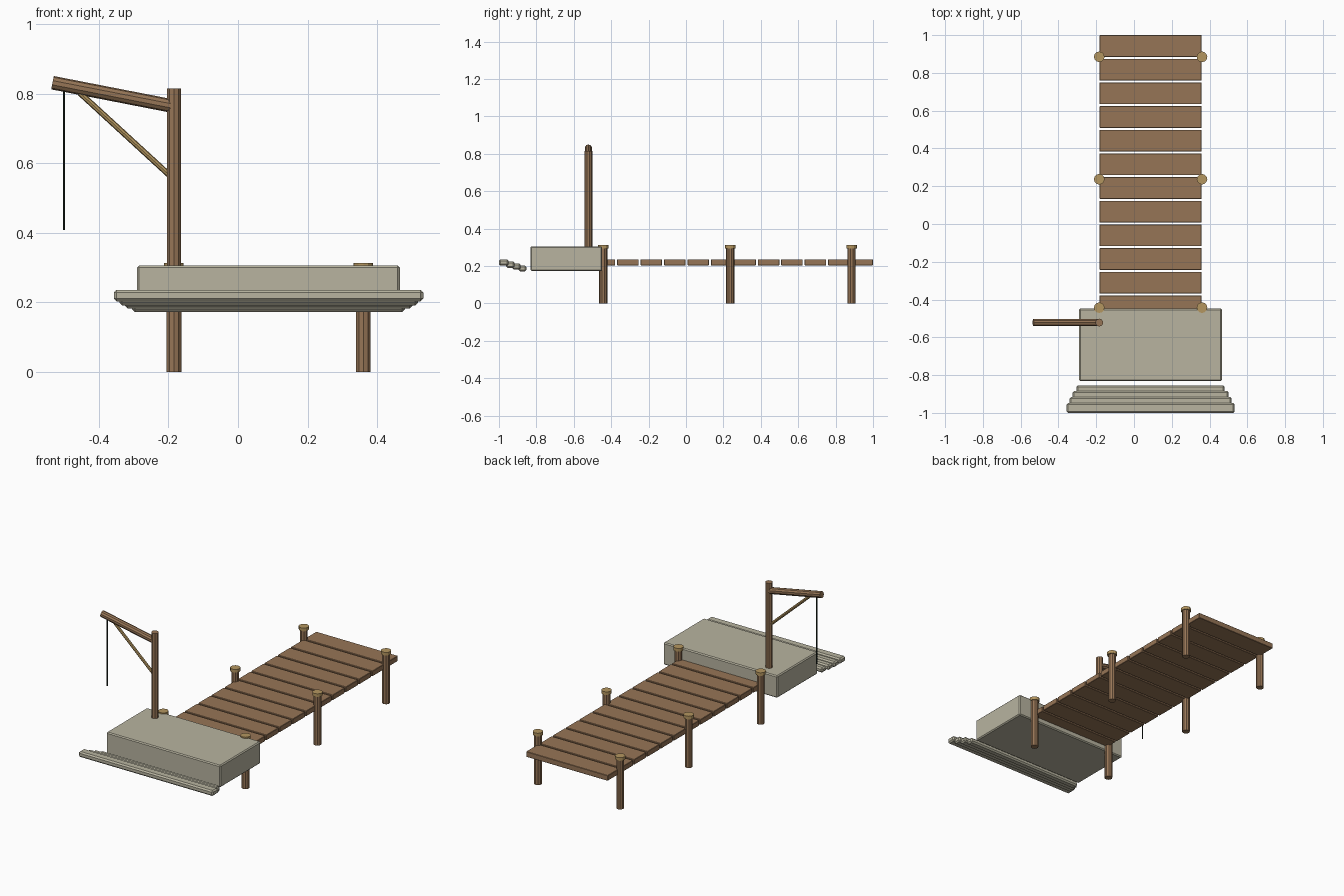
import bpy, bmesh
from mathutils import Vector

if "Cube" in bpy.data.objects:
    bpy.data.objects.remove(bpy.data.objects["Cube"])


def material(name, rgb):
    m = bpy.data.materials.new(name)
    lin = [((c / 255 + 0.055) / 1.055) ** 2.4 for c in rgb]
    m.diffuse_color = (*lin, 1)
    m.use_nodes = True
    m.node_tree.nodes["Principled BSDF"].inputs["Base Color"].default_value = m.diffuse_color
    return m


WOOD = material("brown wood", (150, 117, 86))
TAN = material("tan wood", (180, 150, 96))
STONE = material("pale stone", (184, 180, 160))
ROPE = material("dark rope", (30, 42, 34))


def finish(name, bm, mat):
    mesh = bpy.data.meshes.new(name)
    bm.to_mesh(mesh)
    bm.free()
    mesh.materials.append(mat)
    obj = bpy.data.objects.new(name, mesh)
    bpy.context.collection.objects.link(obj)
    return obj


def box(name, lo, hi, mat, chamfer=0):
    bm = bmesh.new()
    bmesh.ops.create_cube(bm, size=1)
    lo, hi = Vector(lo), Vector(hi)
    for v in bm.verts:
        v.co = Vector([(a + b) / 2 + c * (b - a) for a, b, c in zip(lo, hi, v.co)])
    if chamfer:
        bmesh.ops.bevel(bm, geom=bm.edges[:], offset=chamfer, segments=1,
                        affect='EDGES', profile=0.5)
    return finish(name, bm, mat)


def rod(name, a, b, radius, mat, sides=10):
    a, b = Vector(a), Vector(b)
    bm = bmesh.new()
    bmesh.ops.create_cone(bm, cap_ends=True, segments=sides, radius1=radius,
                          radius2=radius, depth=(b - a).length)
    obj = finish(name, bm, mat)
    obj.location = (a + b) / 2
    obj.rotation_mode = 'QUATERNION'
    obj.rotation_quaternion = (b - a).to_track_quat('Z', 'Y')
    return obj


# Deck planks, laid from the far end into the stone landing
for i in range(12):
    y = 1 - i * 0.1253
    box("plank", (-0.182, y - 0.115, 0.204), (0.358, y, 0.236), WOOD, 0.002)

# Mooring posts with caps
for x in (-0.184, 0.36):
    for y in (0.885, 0.237, -0.443):
        rod("post", (x, y, 0), (x, y, 0.297), 0.022, WOOD)
        rod("post_cap", (x, y, 0.294), (x, y, 0.313), 0.028, TAN, 12)

# Stone landing
box("stone_landing", (-0.29, -0.832, 0.174), (0.465, -0.448, 0.306), STONE, 0.006)

# Stepped stone edge: (half width, front y, back y, bottom z, top z)
steps = [(0.445, -1.0, -0.948, 0.203, 0.236),
         (0.429, -0.962, -0.916, 0.191, 0.224),
         (0.413, -0.930, -0.884, 0.182, 0.213),
         (0.392, -0.896, -0.854, 0.172, 0.202)]
for w, y0, y1, z0, z1 in steps:
    box("stone_step", (0.088 - w, y0, z0), (0.088 + w, y1, z1), STONE, 0.008)

# Hoist: upright, raised arm, diagonal brace and hanging rope
cy = -0.522
rod("hoist_upright", (-0.184, cy, 0.29), (-0.184, cy, 0.814), 0.021, WOOD)
rod("hoist_arm", (-0.533, cy, 0.831), (-0.184, cy, 0.763), 0.0195, WOOD)
rod("hoist_brace", (-0.455, cy, 0.802), (-0.188, cy, 0.557), 0.0085, TAN, 8)
rod("hoist_rope", (-0.5, cy, 0.408), (-0.5, cy, 0.82), 0.0032, ROPE, 8)
